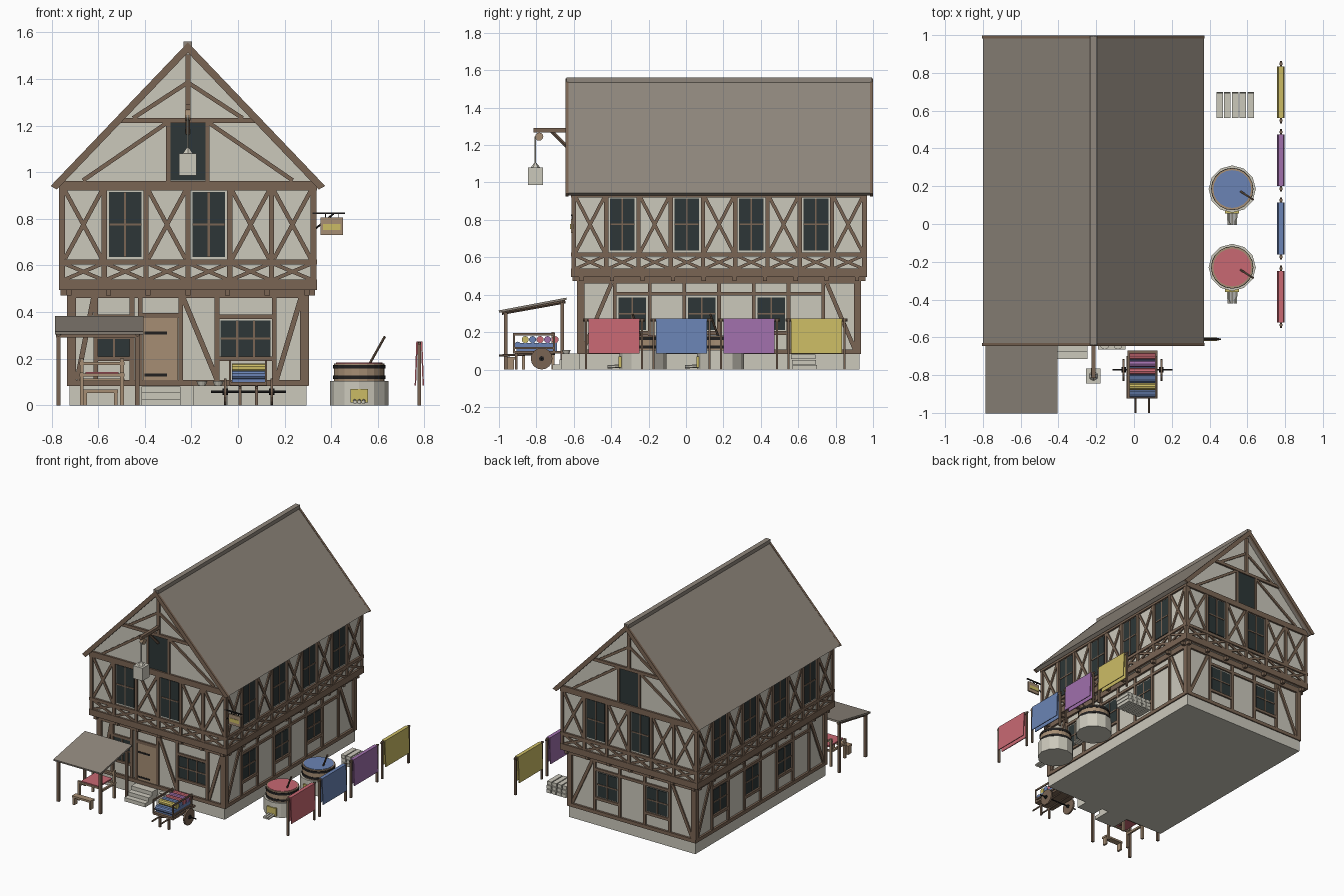
import bpy, bmesh, math
from mathutils import Matrix, Vector

if "Cube" in bpy.data.objects:
    bpy.data.objects.remove(bpy.data.objects["Cube"])

COLOURS = {
    "plaster": (0.60, 0.58, 0.50), "timber": (0.195, 0.13, 0.088),
    "roof_grey": (0.28, 0.245, 0.205), "glass": (0.026, 0.037, 0.038),
    "iron": (0.015, 0.014, 0.014), "light_wood": (0.38, 0.27, 0.175),
    "red": (0.58, 0.14, 0.17), "blue": (0.145, 0.23, 0.46),
    "purple": (0.35, 0.16, 0.41), "yellow": (0.60, 0.50, 0.13)}
MATS = {}
for key, rgb in COLOURS.items():
    MATS[key] = bpy.data.materials.new(key)
    MATS[key].diffuse_color = (*rgb, 1)
PARTS = {}


def part(name, mat):
    if name not in PARTS:
        PARTS[name] = (bmesh.new(), mat)
    return PARTS[name][0]


def box(bm, x0, x1, y0, y1, z0, z1, frame=Matrix()):
    mid = Vector((x0 + x1, y0 + y1, z0 + z1)) / 2
    size = Matrix.Diagonal((x1 - x0, y1 - y0, z1 - z0, 1))
    bmesh.ops.create_cube(bm, size=1, matrix=frame @ Matrix.Translation(mid) @ size)


def cyl(bm, p, q, r, r2=None, n=12):
    p, q = Vector(p), Vector(q)
    m = Matrix.Translation((p + q) / 2) @ (q - p).to_track_quat('Z', 'Y').to_matrix().to_4x4()
    bmesh.ops.create_cone(bm, cap_ends=True, segments=n, radius1=r,
                          radius2=r if r2 is None else r2, depth=(q - p).length, matrix=m)


def prism(bm, pts, y0, y1):
    """Extrude an x/z outline along y."""
    a = [bm.verts.new((x, y0, z)) for x, z in pts]
    b = [bm.verts.new((x, y1, z)) for x, z in pts]
    n = len(pts)
    bm.faces.new(a)
    bm.faces.new(b[::-1])
    for i in range(n):
        bm.faces.new((a[i], b[i], b[(i + 1) % n], a[(i + 1) % n]))


def beam(bm, F, p, q, w=0.022, out=0.012):
    """Timber lying on a wall from (u, z) to (u, z)."""
    (u0, z0), (u1, z1) = p, q
    L = math.hypot(u1 - u0, z1 - z0)
    m = F @ Matrix.Translation(((u0 + u1) / 2, 0, (z0 + z1) / 2)) @ \
        Matrix.Rotation(-math.atan2(z1 - z0, u1 - u0), 4, 'Y')
    box(bm, -L / 2, L / 2, -out, 0.005, -w / 2, w / 2, m)


def cross(bm, F, u0, u1, z0, z1, w):
    beam(bm, F, (u0, z0), (u1, z1), w, 0.009)
    beam(bm, F, (u0, z1), (u1, z0), w, 0.0085)


def window(F, u0, u1, z0, z1, cols=2, rows=2):
    box(part("window_panes", "glass"), u0, u1, -0.005, 0.004, z0, z1, F)
    bm = part("window_bars", "timber")
    for i in range(1, cols):
        u = u0 + (u1 - u0) * i / cols
        beam(bm, F, (u, z0), (u, z1), 0.009, 0.008)
    for i in range(1, rows):
        z = z0 + (z1 - z0) * i / rows
        beam(bm, F, (u0, z), (u1, z), 0.009, 0.0085)


CX, CY = -0.215, 0.177


def sides(hx, hy):
    """Four wall frames: front, right, back, left, with half widths."""
    for i, (dx, dy, half) in enumerate(((0, -hy, hx), (hx, 0, hy), (0, hy, hx), (-hx, 0, hy))):
        yield i, Matrix.Translation((CX + dx, CY + dy, 0)) @ Matrix.Rotation(i * math.pi / 2, 4, 'Z'), half


# Stone base and plaster walls
box(part("stone_base", "plaster"), CX - .509, CX + .509, CY - .75, CY + .75, 0, .085)
walls = part("plaster_walls", "plaster")
box(walls, CX - .503, CX + .503, CY - .743, CY + .743, .08, .505)
box(walls, CX - .54, CX + .54, CY - .778, CY + .778, .5, .96)
prism(walls, [(CX - .54, .955), (CX + .54, .955), (CX, 1.52)], CY - .778, CY + .778)

# Upper storey timber framing
up = part("upper_framing", "timber")
for i, F, h in sides(.54, .778):
    n, wins = (6, (1, 3)) if i % 2 == 0 else (9, (1, 3, 5, 7))
    for z, w in ((.518, .045), (.615, .022), (.942, .042)):
        beam(up, F, (-h - .012, z), (h + .012, z), w, .014)
    step = 2 * (h - .002) / n
    for k in range(n + 1):
        u = -h + .002 + k * step
        beam(up, F, (u, .52), (u, .94), .022)
        box(part("joist_ends", "timber"), u * .95 - .011, u * .95 + .011, -.006, .05, .472, .502, F)
        if k == n:
            break
        cross(up, F, u + .01, u + step - .01, .54, .607, .016)
        if k in wins:
            window(F, u + .02, u + step - .02, .637, .915)
        else:
            cross(up, F, u + .01, u + step - .01, .628, .922, .018)

# Gable framing and loft openings at both ends
gab = part("gable_framing", "timber")
for i, F, h in sides(.54, .778):
    if i % 2:
        continue
    beam(gab, F, (-.29, 1.222), (.29, 1.222), .022, .014)
    beam(gab, F, (0, 1.23), (0, 1.505), .022, .013)
    box(part("loft_openings", "glass"), -.078, .078, -.006, .004, .965, 1.212, F)
    for s in (-1, 1):
        beam(gab, F, (s * .084, .96), (s * .084, 1.22), .018)
        beam(gab, F, (s * .45, .965), (s * .09, 1.212), .018, .01)
        beam(gab, F, (s * .235, 1.232), (s * .005, 1.382), .018, .01)

# Ground storey timber framing
low = part("lower_framing", "timber")
for i, F, h in sides(.503, .743):
    for z, w in ((.095, .026), (.48, .04)):
        beam(low, F, (-h - .015, z), (h + .015, z), w, .015)
    for s in (-1, 1):
        beam(low, F, (s * (h - .004), .085), (s * (h - .004), .5), .036, .016)
    if i == 0:
        for u in (-.395, -.24, -.205, -.03, .125, .37):
            beam(low, F, (u, .1), (u, .47), .02)
        for a, b in (((-.405, .46), (-.475, .11)), ((-.02, .46), (.125, .11)), ((.485, .46), (.38, .11))):
            beam(low, F, a, b, .022, .01)
        for z in (.2, .38):
            beam(low, F, (-.39, z), (-.24, z), .018)
            beam(low, F, (.125, z), (.37, z), .018)
        window(F, -.385, -.25, .21, .37)
        window(F, .14, .355, .21, .365, 3)
        beam(low, F, (-.205, .385), (-.03, .385), .022)
        # Plank door with strap hinges
        box(part("door", "light_wood"), -.192, -.042, -.009, .004, .088, .375, F)
        for z in (.13, .31):
            box(part("door_hinges", "iron"), -.187, -.09, -.012, 0, z - .006, z + .006, F)
    else:
        n, wins = (5, (1, 3)) if i == 2 else (8, (1, 3, 5))
        step = 2 * h / n
        for k in range(n):
            u = -h + k * step
            if k:
                beam(low, F, (u, .1), (u, .47), .02)
            if k in (0, n - 1):
                s = 1 if k else -1
                um = u + step / 2
                beam(low, F, (um - s * step * .4, .46), (um + s * step * .4, .11), .022, .01)
                continue
            beam(low, F, (u, .405), (u + step, .405), .02)
            if k in wins:
                beam(low, F, (u, .195), (u + step, .195), .02)
                window(F, u + .02, u + step - .02, .21, .385)

# Roof, ridge cap and barge boards
def roof_outline(g):
    return [(CX - .585 - g, .945 - g), (CX, 1.553 + g), (CX + .585 + g, .945 - g),
            (CX + .562, .93 - g), (CX, 1.517 - g), (CX - .562, .93 - g)]


prism(part("roof", "roof_grey"), roof_outline(0), -.635, .99)
box(part("ridge_cap", "roof_grey"), CX - .018, CX + .018, -.64, .995, 1.535, 1.562)
for y in (-.645, .983):
    prism(part("barge_boards", "timber"), roof_outline(.004), y, y + .016)

# Hoist with pulley, rope and hanging bale
h = part("hoist_beam", "timber")
box(h, CX - .011, CX + .011, -.815, -.6, 1.268, 1.29)
cyl(h, (CX, -.72, 1.275), (CX, -.61, 1.165), .01, n=4)
cyl(part("pulley", "light_wood"), (CX - .012, -.785, 1.245), (CX + .012, -.785, 1.245), .022)
cyl(part("hoist_rope", "plaster"), (CX, -.805, 1.245), (CX, -.805, 1.07), .004, n=6)
box(part("bale", "plaster"), CX - .038, CX + .038, -.845, -.765, .987, 1.08)
cyl(part("bale", "plaster"), (CX, -.805, 1.08), (CX, -.805, 1.105), .025, .006, 6)

# Hanging sign on an iron bracket
b = part("sign_bracket", "iron")
box(b, .32, .46, -.614, -.606, .82, .828)
cyl(b, (.335, -.61, .76), (.41, -.61, .822), .004, n=6)
for x in (.375, .43):
    box(b, x - .002, x + .002, -.612, -.608, .8, .822)
box(part("sign_board", "light_wood"), .355, .45, -.616, -.604, .73, .805)
box(part("sign_stripe", "yellow"), .365, .44, -.619, -.601, .752, .778)

# Lean-to canopy
c = part("canopy_posts", "timber")
for x in (-.77, -.432):
    box(c, x - .009, x + .009, -.972, -.955, 0, .31)
    box(c, x - .009, x + .009, -.67, -.653, 0, .365)
    cyl(c, (x, -.985, .302), (x, -.645, .363), .01, n=4)
box(c, -.78, -.42, -.972, -.955, .29, .306)
slope = Matrix.Translation((-.595, -.82, .344)) @ Matrix.Rotation(math.atan2(.068, .36), 4, 'X')
box(part("canopy_roof", "roof_grey"), -.19, .19, -.184, .184, -.006, .006, slope)

# Loom with red cloth, and its bench
m = part("loom_frame", "light_wood")
for x in (-.67, -.498):
    for y, z in ((-.87, .14), (-.71, .2)):
        box(m, x - .008, x + .008, y - .008, y + .008, 0, z)
    box(m, x - .007, x + .007, -.87, -.71, .1, .115)
for y, z in ((-.87, .13), (-.71, .18), (-.71, .11)):
    box(m, -.68, -.488, y - .007, y + .007, z - .006, z + .006)
box(part("loom_cloth", "red"), -.655, -.513, -.87, -.715, .132, .142)
box(part("bench", "light_wood"), -.665, -.515, -.96, -.915, .053, .067)
for x in (-.655, -.525):
    box(part("bench", "light_wood"), x - .007, x + .007, -.955, -.92, 0, .055)

# Door steps and washing slab with bowls
for k in range(3):
    box(part("door_steps", "plaster"), -.415, -.247, -.715 + k * .04, -.56, k * .027, (k + 1) * .027)
box(part("stone_slab", "plaster"), -.19, -.045, -.665, -.565, 0, .085)
for x in (-.155, -.085):
    cyl(part("bowls", "plaster"), (x, -.64, .085), (x, -.64, .105), .016, .024)

# Hand cart loaded with cloth rolls
cart = part("cart_body", "timber")
box(cart, -.035, .125, -.925, -.67, .085, .1)
for x in (-.035, .12):
    for z in (.115, .188):
        box(cart, x - .004, x + .004, -.925, -.7, z - .006, z + .006)
    for y in (-.92, -.705):
        box(cart, x - .004, x + .004, y - .005, y + .005, .09, .194)
for x in (.008, .08):
    cyl(cart, (x, -1.0, .075), (x, -.7, .085), .006, n=6)
    box(cart, x - .006, x + .006, -.915, -.9, 0, .09)
cyl(part("cart_axle", "iron"), (-.115, -.772, .058), (.205, -.772, .058), .005, n=6)
for x in (-.055, .145):
    cyl(part("cart_wheels", "timber"), (x - .006, -.772, .058), (x + .006, -.772, .058), .058, n=16)
    cyl(part("wheel_hubs", "iron"), (x - .012, -.772, .058), (x + .012, -.772, .058), .014, n=8)
for k, col in enumerate(("blue", "yellow", "blue", "red", "purple", "red")):
    y, z = -.9 + k * .04, .13 if k == 0 else .16
    cyl(part("cloth_rolls_" + col, col), (-.025, y, z), (.115, y, z), .019, n=10)
box(part("folded_cloth", "blue"), -.025, .115, -.905, -.69, .1, .143)

# Dye vats on stone hearths
for y, col in ((.185, "blue"), (-.23, "red")):
    x = .52
    cyl(part("vat_hearths", "plaster"), (x, y, 0), (x, y, .105), .125)
    cyl(part("vat_tubs", "light_wood"), (x, y, .1), (x, y, .18), .109, n=20)
    for z in (.112, .158):
        cyl(part("vat_hoops", "iron"), (x, y, z), (x, y, z + .016), .112, n=20)
    cyl(part("dye_" + col, col), (x, y, .17), (x, y, .183), .1, n=20)
    cyl(part("stirring_sticks", "timber"), (x + .04, y - .01, .17), (x + .11, y - .055, .295), .006, n=6)
    box(part("hearth_fires", "yellow"), x - .037, x + .037, y - .13, y - .1, .012, .07)
    for d in (-.02, 0, .02):
        cyl(part("hearth_logs", "plaster"), (x + d, y - .1, .02), (x + d * .9, y - .19, .014), .009, n=6)

# Stacked pale logs
for k in range(5):
    for r in range(3):
        x = .453 + k * .041
        box(part("log_stack", "plaster"), x - .017, x + .017, .57 - r * .004, .7 - r * .004,
            r * .028, r * .028 + .024)

# Drying racks with dyed cloth
for k, col in enumerate(("red", "blue", "purple", "yellow")):
    y = -.385 + k * .361
    rack = part("drying_racks", "timber")
    for s in (-1, 1):
        box(rack, .771, .785, y + s * .15 - .006, y + s * .15 + .006, 0, .272)
    cyl(rack, (.778, y - .165, .265), (.778, y + .165, .265), .007, n=6)
    cloth = part("hung_cloth_" + col, col)
    prism(cloth, [(.758, .085), (.764, .085), (.771, .268), (.785, .268), (.792, .085), (.798, .085),
                  (.791, .274), (.765, .274)], y - .137, y + .137)

# Turn every part into an object
for name, (bm, mat) in PARTS.items():
    bmesh.ops.recalc_face_normals(bm, faces=bm.faces)
    mesh = bpy.data.meshes.new(name)
    bm.to_mesh(mesh)
    bm.free()
    mesh.materials.append(MATS[mat])
    bpy.context.collection.objects.link(bpy.data.objects.new(name, mesh))

for m in bpy.data.materials:
    if m.users and not m.is_grease_pencil:
        m.use_nodes = True
        m.node_tree.nodes["Principled BSDF"].inputs["Base Color"].default_value = m.diffuse_color
